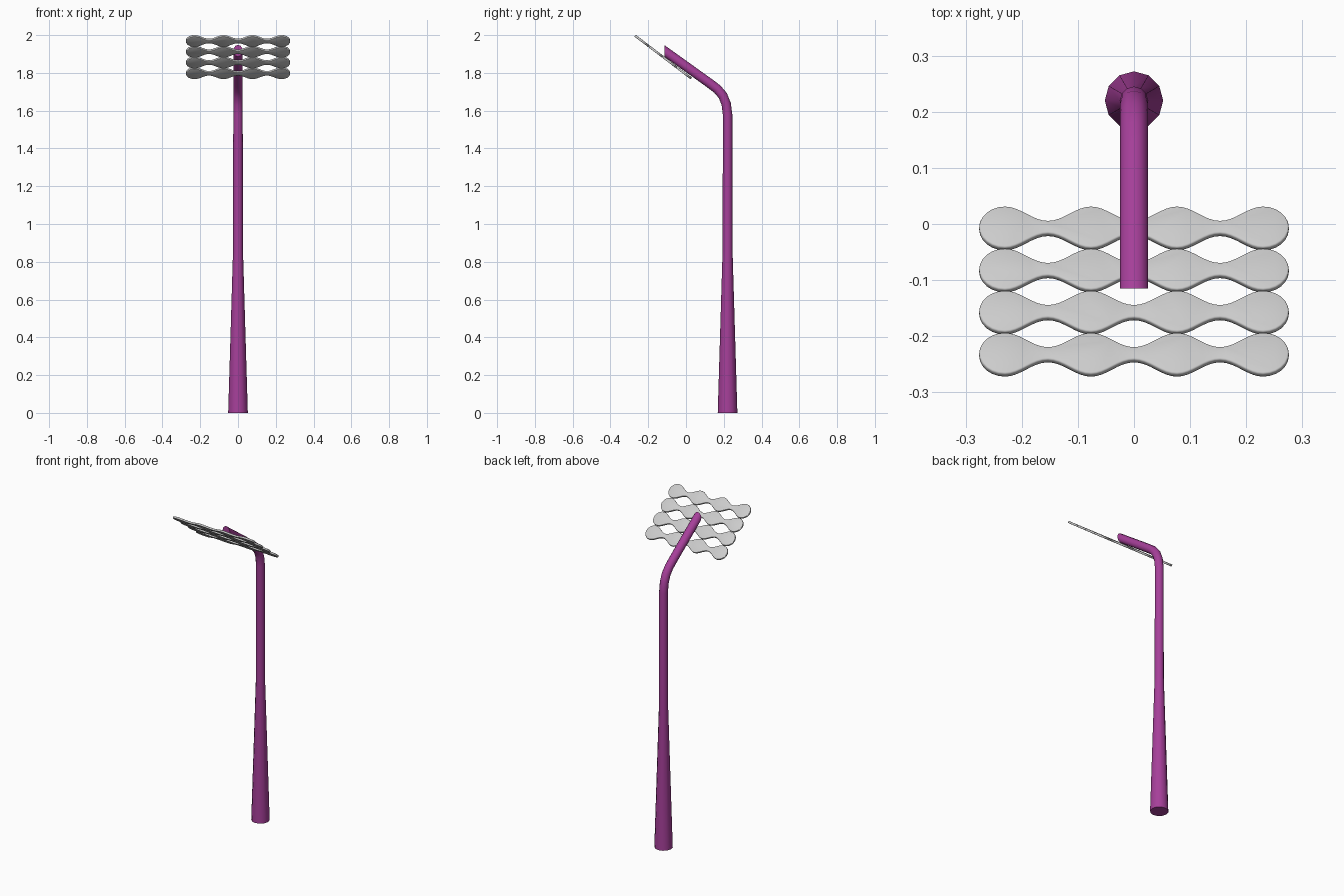
import bpy, bmesh, math
from mathutils import Matrix, Vector

if "Cube" in bpy.data.objects:
    bpy.data.objects.remove(bpy.data.objects["Cube"])


def finish(name, bm, angle, mat=None):
    bmesh.ops.recalc_face_normals(bm, faces=bm.faces[:])
    me = bpy.data.meshes.new(name)
    bm.to_mesh(me)
    bm.free()
    ob = bpy.data.objects.new(name, me)
    bpy.context.collection.objects.link(ob)
    if mat:
        me.materials.append(mat)
    bpy.ops.object.select_all(action='DESELECT')
    ob.select_set(True)
    bpy.context.view_layer.objects.active = ob
    bpy.ops.object.shade_smooth_by_angle(angle=math.radians(angle))
    return ob


purple = bpy.data.materials.new("purple_paint")
purple.diffuse_color = (0.38, 0.05, 0.32, 1)
purple.use_nodes = True
purple.node_tree.nodes["Principled BSDF"].inputs["Base Color"].default_value = purple.diffuse_color

# Bent pole: (y, z, radius) path, swept with 12 sides
path = [(0.22, 0, 0.052), (0.22, 0.87, 0.026), (0.22, 1.58, 0.025),
        (0.213, 1.635, 0.025), (0.195, 1.68, 0.025), (0.165, 1.715, 0.025),
        (0.125, 1.745, 0.025), (-0.115, 1.917, 0.025)]
SIDES = 12
bm = bmesh.new()
rings = []
for i, (y, z, r) in enumerate(path):
    a, b = path[max(i - 1, 0)], path[min(i + 1, len(path) - 1)]
    t = Vector((0, b[0] - a[0], b[1] - a[1])).normalized()
    side = Vector((0, t.z, -t.y))
    if i == len(path) - 1:          # tip is cut off vertically
        side = Vector((0, 0, 1 / abs(t.y)))
    ring = []
    for k in range(SIDES):
        ang = math.tau * k / SIDES
        ring.append(bm.verts.new(Vector((0, y, z)) + Vector((r * math.cos(ang), 0, 0))
                                 + side * r * math.sin(ang)))
    rings.append(ring)
for lo, hi in zip(rings, rings[1:]):
    for k in range(SIDES):
        n = (k + 1) % SIDES
        bm.faces.new((lo[k], lo[n], hi[n], hi[k]))
bm.faces.new(rings[0])
bm.faces.new(rings[-1])
finish("bent_pole", bm, 35, purple)

# Wavy slats: four lobes each, round ends, tilted forward
LOBE, NECK, END, THICK = 0.046, 0.014, 0.23, 0.012
TILT = math.atan2(0.057, 0.075)
mid, amp = (LOBE + NECK) / 2, (LOBE - NECK) / 2
upper = []
for i in range(49):
    x = END - 2 * END * i / 48
    upper.append((x, mid - amp * math.cos(math.tau * x * 1.5 / END)))


def round_end(sign):
    return [(sign * (END + LOBE * math.cos(a)), sign * LOBE * math.sin(a))
            for a in (-math.pi / 2 + math.pi * k / 12 for k in range(1, 12))]


outline = upper + round_end(-1) + [(-x, -y) for x, y in upper] + round_end(1)

for row in range(4):
    bm = bmesh.new()
    face = bm.faces.new([bm.verts.new((x, y, -THICK / 2)) for x, y in outline])
    res = bmesh.ops.extrude_face_region(bm, geom=[face])
    top = [v for v in res['geom'] if isinstance(v, bmesh.types.BMVert)]
    bmesh.ops.translate(bm, verts=top, vec=(0, 0, THICK))
    rim = [e for e in bm.edges if abs(e.verts[0].co.z - e.verts[1].co.z) < 1e-6]
    bmesh.ops.bevel(bm, geom=rim, offset=0.003, segments=2, profile=0.5, affect='EDGES')
    bm.transform(Matrix.Translation((0, -0.008 - 0.075 * row, 1.798 + 0.057 * row))
                 @ Matrix.Rotation(-TILT, 4, 'X'))
    finish(f"wavy_slat_{row + 1}", bm, 50)
